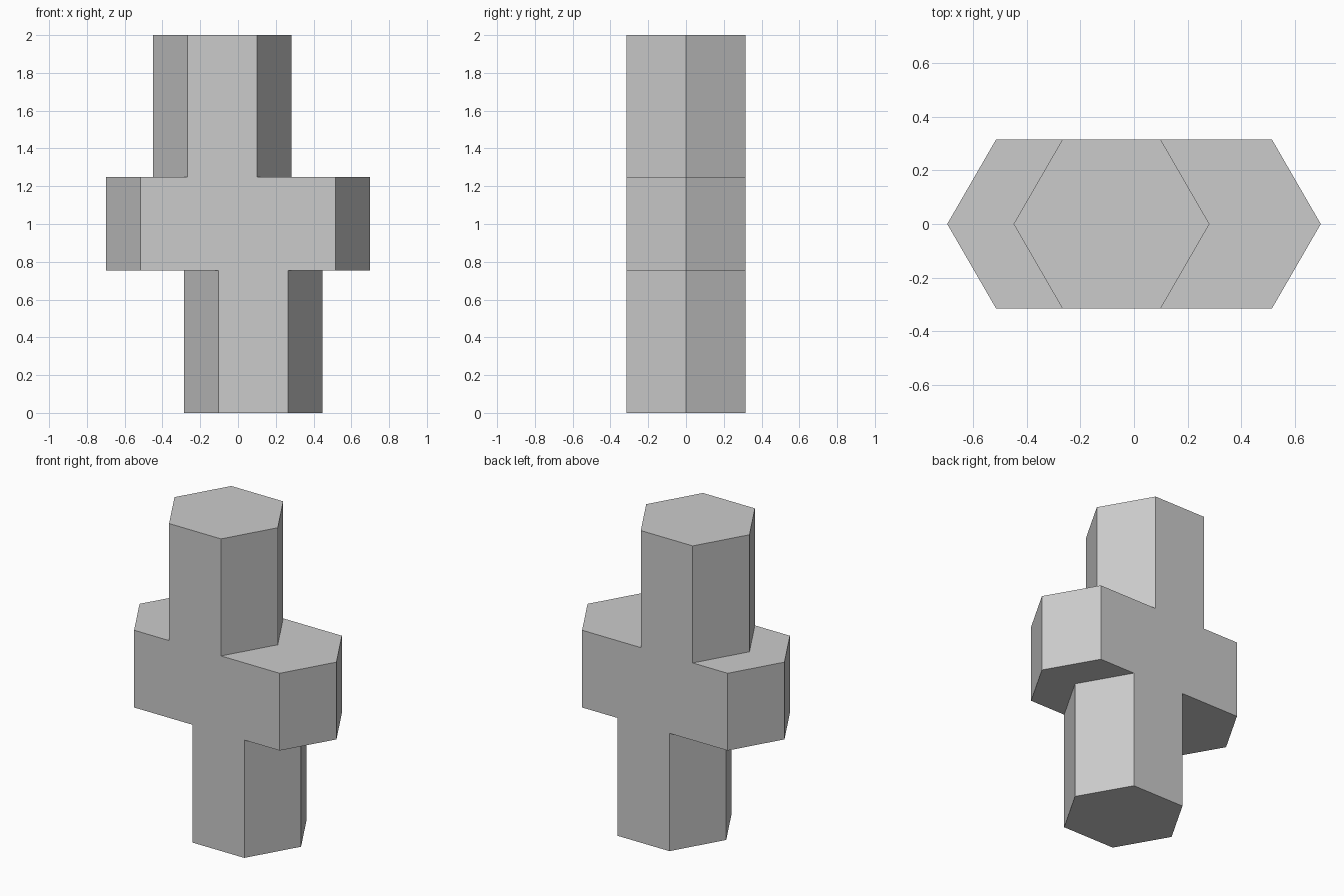
import bpy
import bmesh

cube = bpy.data.objects.get("Cube")
if cube:
    bpy.data.objects.remove(cube, do_unlink=True)

HALF_DEPTH = 0.315
POINT = 0.182  # how far each pointed end reaches past the flat sides

grey = bpy.data.materials.new("plain_grey")
grey.use_nodes = True
colour = (0.6, 0.6, 0.6, 1)
grey.diffuse_color = colour
grey.node_tree.nodes["Principled BSDF"].inputs["Base Color"].default_value = colour


def hex_prism(name, centre_x, half_width, bottom, top):
    """Upright prism with flat front and back and pointed left and right ends."""
    flat = half_width - POINT
    outline = [(half_width, 0), (flat, HALF_DEPTH), (-flat, HALF_DEPTH),
               (-half_width, 0), (-flat, -HALF_DEPTH), (flat, -HALF_DEPTH)]
    bm = bmesh.new()
    base = bm.faces.new([bm.verts.new((centre_x + x, y, bottom)) for x, y in outline])
    walls = bmesh.ops.extrude_face_region(bm, geom=[base], use_keep_orig=True)
    raised = [v for v in walls["geom"] if isinstance(v, bmesh.types.BMVert)]
    bmesh.ops.translate(bm, verts=raised, vec=(0, 0, top - bottom))
    bmesh.ops.recalc_face_normals(bm, faces=bm.faces[:])
    mesh = bpy.data.meshes.new(name)
    bm.to_mesh(mesh)
    bm.free()
    mesh.materials.append(grey)
    obj = bpy.data.objects.new(name, mesh)
    bpy.context.collection.objects.link(obj)
    return obj


# Wide middle block, with an offset post above and below
body = hex_prism("cross_body", 0, 0.698, 0.755, 1.25)
posts = [hex_prism("upper_post", -0.084, 0.366, 1.25, 2),
         hex_prism("lower_post", 0.081, 0.366, 0, 0.755)]

# Fuse the posts into the block as one solid
bpy.context.view_layer.objects.active = body
for post in posts:
    fuse = body.modifiers.new("fuse", 'BOOLEAN')
    fuse.operation = 'UNION'
    fuse.solver = 'EXACT'
    fuse.object = post
    bpy.ops.object.modifier_apply(modifier=fuse.name)
    bpy.data.objects.remove(post, do_unlink=True)

# Merge the coplanar faces into clean flat sides
bm = bmesh.new()
bm.from_mesh(body.data)
bmesh.ops.remove_doubles(bm, verts=bm.verts[:], dist=0.0005)
bmesh.ops.dissolve_limit(bm, angle_limit=0.01, verts=bm.verts[:], edges=bm.edges[:])
bm.to_mesh(body.data)
bm.free()
